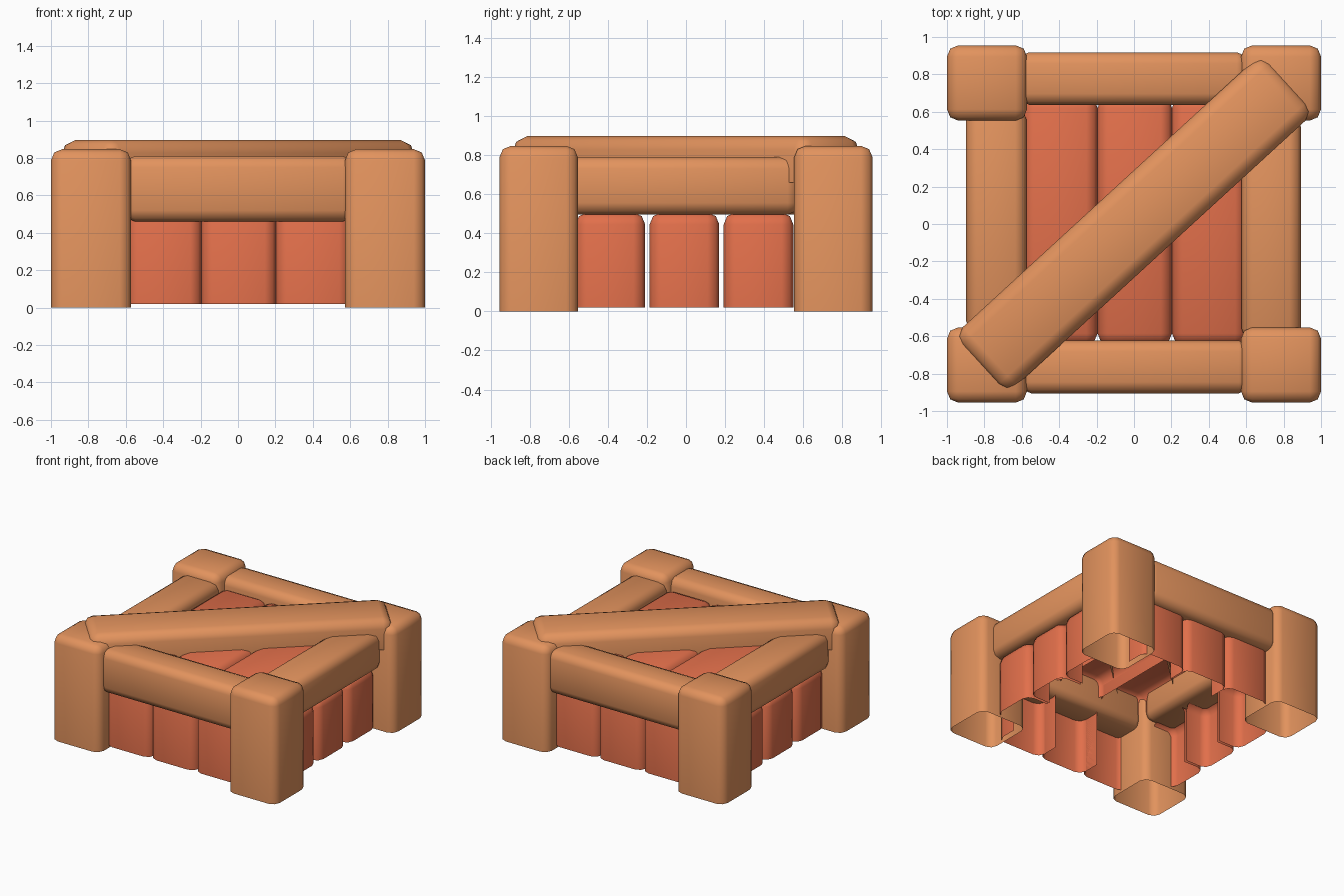
import bpy, bmesh
from math import radians
from mathutils import Vector, Matrix

if "Cube" in bpy.data.objects:
    bpy.data.objects.remove(bpy.data.objects["Cube"])


def material(name, rgb):
    m = bpy.data.materials.new(name)
    m.diffuse_color = (*rgb, 1)
    m.use_nodes = True
    m.node_tree.nodes["Principled BSDF"].inputs["Base Color"].default_value = m.diffuse_color
    return m


FRAME = material("frame_wood", (0.76, 0.29, 0.11))
PANEL = material("panel_wood", (0.76, 0.16, 0.07))


def block(name, lo, hi, mat, bevel=0.06, cuts=(), turn=0):
    """Rounded block; each cut (point, outward direction) leaves an open side."""
    lo, hi = Vector(lo), Vector(hi)
    bm = bmesh.new()
    bmesh.ops.create_cube(bm, size=1)
    bmesh.ops.scale(bm, vec=hi - lo, verts=bm.verts)
    bmesh.ops.translate(bm, vec=(lo + hi) / 2, verts=bm.verts)
    bmesh.ops.bevel(bm, geom=bm.edges[:], offset=bevel, segments=2,
                    profile=0.5, affect='EDGES')
    for co, no in cuts:
        bmesh.ops.bisect_plane(bm, geom=bm.verts[:] + bm.edges[:] + bm.faces[:],
                               plane_co=co, plane_no=no, clear_outer=True)
    bm.transform(Matrix.Rotation(turn, 4, 'Z'))
    mesh = bpy.data.meshes.new(name)
    bm.to_mesh(mesh)
    bm.free()
    ob = bpy.data.objects.new(name, mesh)
    bpy.context.collection.objects.link(ob)
    mesh.materials.append(mat)
    for p in mesh.polygons:
        p.use_smooth = True
    return ob


DOWN = (0, 0, -1)

# Corner posts, open at the bottom
for x0, x1, side in ((-1, -0.572, "left"), (0.572, 1, "right")):
    for y0, y1, end in ((-0.955, -0.553, "front"), (0.553, 0.955, "back")):
        block(f"{end}_{side}_post", (x0, y0, -0.2), (x1, y1, 0.847), FRAME,
              cuts=[((0, 0, 0), DOWN)])

# Rails between the posts
block("front_rail", (-0.61, -0.905, 0.46), (0.62, -0.622, 0.81), FRAME)
block("back_rail", (-0.62, 0.637, 0.46), (0.61, 0.918, 0.81), FRAME)
block("right_rail", (0.575, -0.62, 0.495), (0.892, 0.58, 0.79), FRAME)
block("left_rail", (-0.897, -0.58, 0.495), (-0.575, 0.62, 0.79), FRAME)

# Diagonal beam across the top
block("diagonal_beam", (-1.117, -0.212, 0.5), (1.117, 0.212, 0.897), FRAME, 0.07,
      cuts=[((0, 0, 0.66), DOWN)], turn=radians(42.5))

# Planks, open on their hidden inner sides
for i, c in enumerate((-1, 0, 1), 1):
    x = c * 0.398 + 0.004
    block(f"top_plank_{i}", (x - 0.199, -0.645, 0.3), (x + 0.199, 0.68, 0.725),
          PANEL, 0.06, [((0, 0, 0.57), DOWN)])
    for s, side in ((-1, "front"), (1, "back")):
        ys = sorted((s * 0.845, s * 0.4))
        block(f"{side}_plank_{i}", (x - 0.199, ys[0], -0.2),
              (x + 0.199, ys[1], 0.55), PANEL, 0.06,
              [((0, 0, 0.02), DOWN), ((0, s * 0.66, 0), (0, -s, 0))])
    y = c * 0.379 - 0.008
    for s, side in ((-1, "left"), (1, "right")):
        xs = sorted((s * 0.85, s * 0.4))
        block(f"{side}_plank_{i}", (xs[0], y - 0.178, -0.2),
              (xs[1], y + 0.178, 0.505), PANEL, 0.06,
              [((0, 0, 0.02), DOWN), ((s * 0.66, 0, 0), (-s, 0, 0))])
